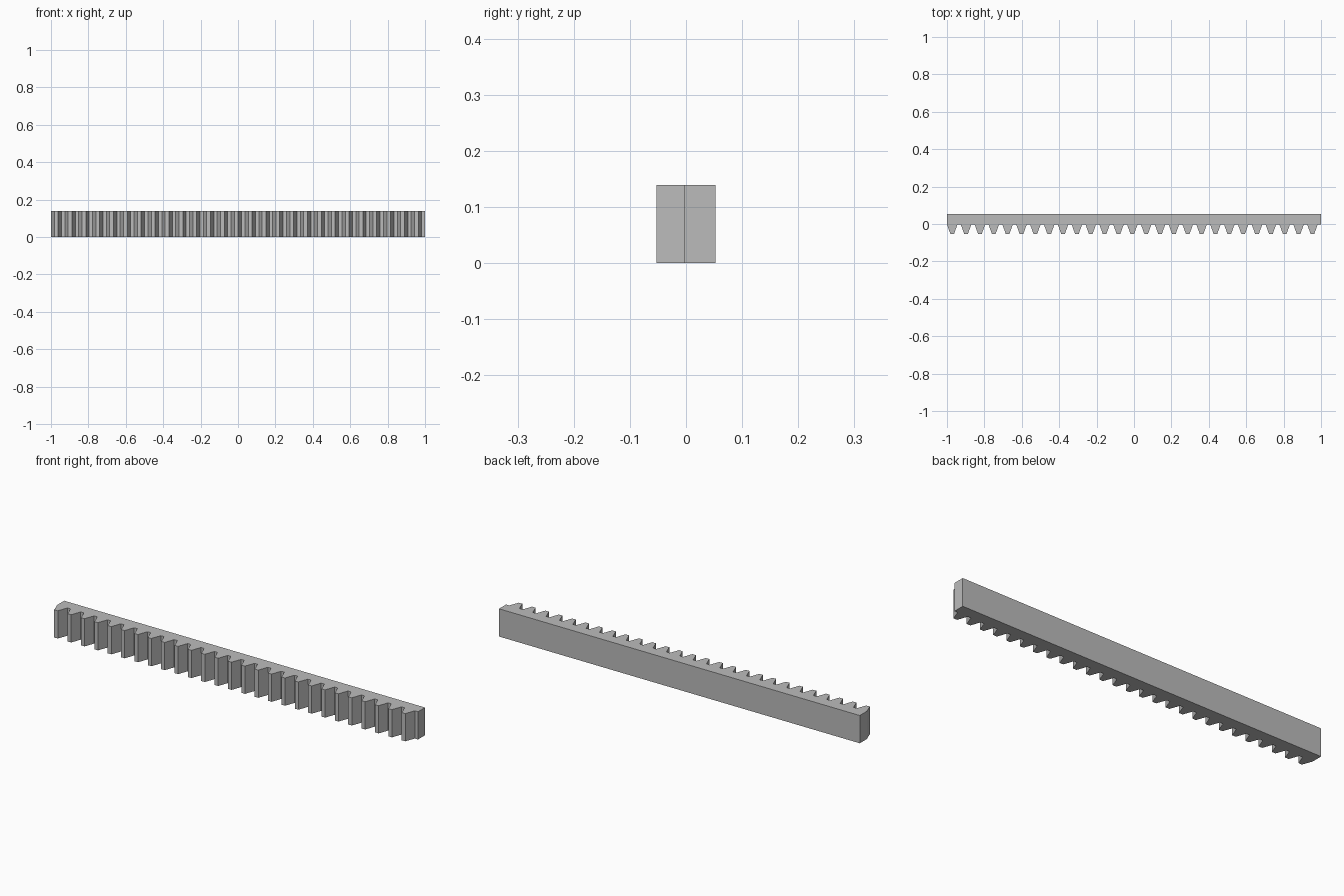
import bpy
import bmesh

cube = bpy.data.objects.get("Cube")
if cube:
    bpy.data.objects.remove(cube)

# Rack dimensions
TEETH = 27
PITCH = 2 / TEETH
BASE_W, TIP_W = 0.056, 0.02
BACK_Y, ROOT_Y, TIP_Y = 0.0525, -0.003, -0.0525
HEIGHT = 0.139

# Plain grey metal
grey = bpy.data.materials.new("grey metal")
grey.use_nodes = True
colour = (0.5, 0.5, 0.5, 1)
grey.diffuse_color = colour
grey.node_tree.nodes["Principled BSDF"].inputs["Base Color"].default_value = colour

# Plan outline: straight back, one trapezoid tooth per pitch along the front
outline = [(1, ROOT_Y), (1, BACK_Y), (-1, BACK_Y)]
for i in range(TEETH):
    left = -1 + i * PITCH
    centre = left + BASE_W / 2
    outline += [(left, ROOT_Y),
                (centre - TIP_W / 2, TIP_Y),
                (centre + TIP_W / 2, TIP_Y),
                (left + BASE_W, ROOT_Y)]

# Extrude the outline upward into the solid rack
bm = bmesh.new()
face = bm.faces.new([bm.verts.new((x, y, 0)) for x, y in outline])
top = bmesh.ops.extrude_face_region(bm, geom=[face], use_keep_orig=True)["geom"]
bmesh.ops.translate(bm, vec=(0, 0, HEIGHT),
                    verts=[v for v in top if isinstance(v, bmesh.types.BMVert)])
bmesh.ops.recalc_face_normals(bm, faces=bm.faces)

mesh = bpy.data.meshes.new("gear_rack")
bm.to_mesh(mesh)
bm.free()
mesh.materials.append(grey)
rack = bpy.data.objects.new("gear_rack", mesh)
bpy.context.collection.objects.link(rack)
